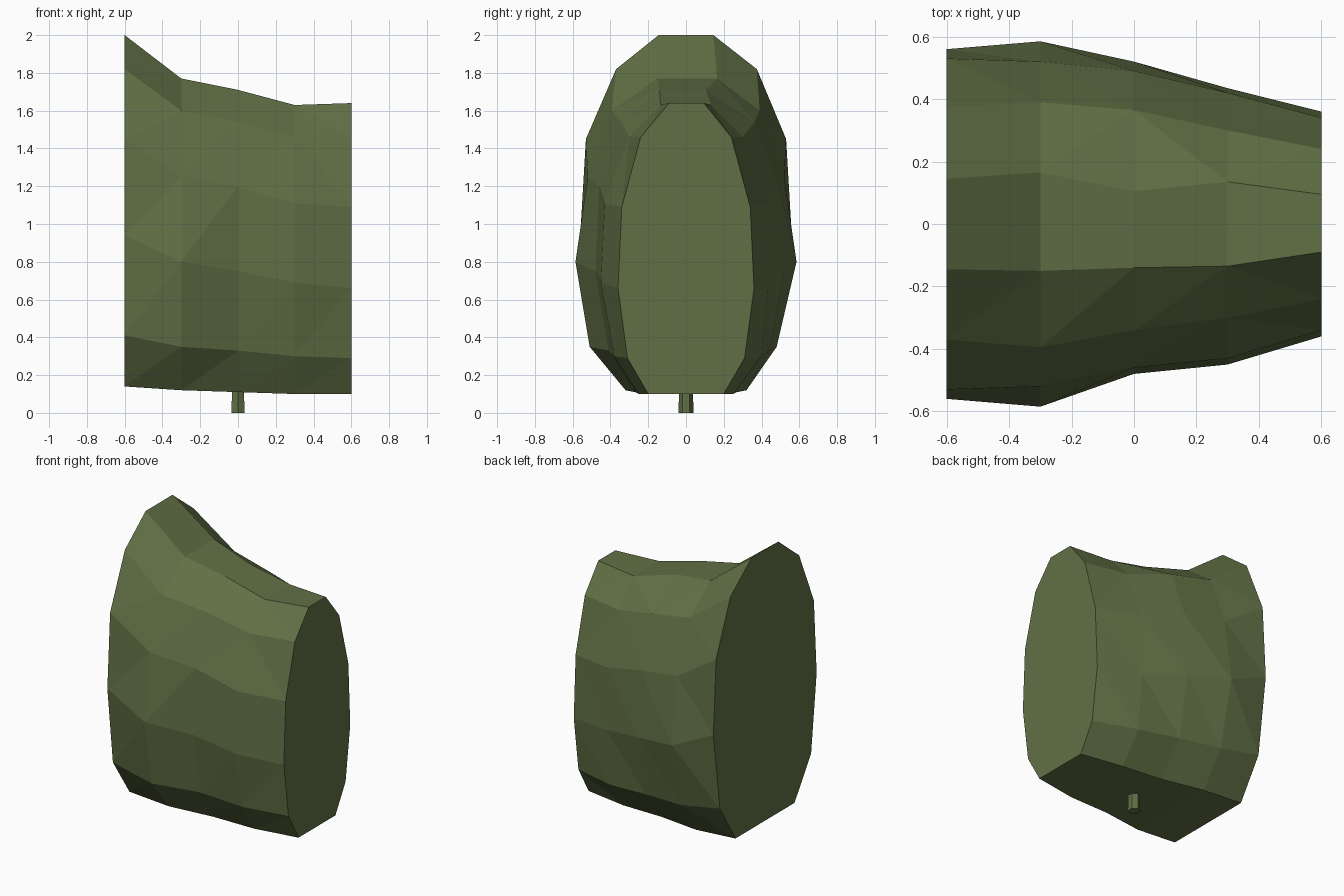
import bpy, bmesh, math

if "Cube" in bpy.data.objects:
    bpy.data.objects.remove(bpy.data.objects["Cube"])

green = bpy.data.materials.new("hedge green")
green.diffuse_color = (0.119, 0.162, 0.060, 1)
green.use_nodes = True
green.node_tree.nodes["Principled BSDF"].inputs["Base Color"].default_value = green.diffuse_color


def finish(bm, name):
    bmesh.ops.recalc_face_normals(bm, faces=bm.faces)
    me = bpy.data.meshes.new(name)
    bm.to_mesh(me)
    bm.free()
    me.materials.append(green)
    ob = bpy.data.objects.new(name, me)
    bpy.context.collection.objects.link(ob)
    return ob


# Twelve-sided sections along x: (height, back half-width, front half-width), bottom to top
sections = {
    -0.6: [(0.14, .32, .32), (0.41, .49, .50), (0.94, .56, .56),
           (1.45, .53, .53), (1.82, .375, .37), (2.00, .145, .145)],
    -0.3: [(0.12, .32, .32), (0.35, .48, .51), (0.80, .585, .585),
           (1.25, .52, .52), (1.60, .39, .395), (1.77, .165, .15)],
    0.0: [(0.11, .27, .27), (0.33, .44, .41), (0.75, .52, .48),
          (1.20, .49, .46), (1.54, .365, .34), (1.71, .105, .14)],
    0.3: [(0.10, .25, .25), (0.30, .40, .38), (0.69, .435, .45),
          (1.11, .42, .43), (1.46, .30, .30), (1.63, .135, .135)],
    0.6: [(0.10, .20, .20), (0.29, .31, .31), (0.66, .36, .36),
          (1.09, .34, .34), (1.46, .24, .24), (1.64, .095, .09)],
}

# Clipped hedge body: loft through the sections, cap the ends
bm = bmesh.new()
rings = []
for x, rows in sections.items():
    back = [bm.verts.new((x, b, z)) for z, b, f in rows]
    front = [bm.verts.new((x, -f, z)) for z, b, f in reversed(rows)]
    rings.append(back + front)
sides = []
for a, b in zip(rings, rings[1:]):
    for i in range(12):
        j = (i + 1) % 12
        sides.append(bm.faces.new((a[i], a[j], b[j], b[i])))
bm.faces.new(rings[0])
bm.faces.new(rings[-1])
bmesh.ops.triangulate(bm, faces=sides)
finish(bm, "hedge_body")

# Short six-sided stem under the middle
bm = bmesh.new()
bmesh.ops.create_cone(bm, cap_ends=True, segments=6, radius1=0.04,
                      radius2=0.036, depth=0.14)
bmesh.ops.translate(bm, verts=bm.verts, vec=(0, 0, 0.07))
finish(bm, "stem")
